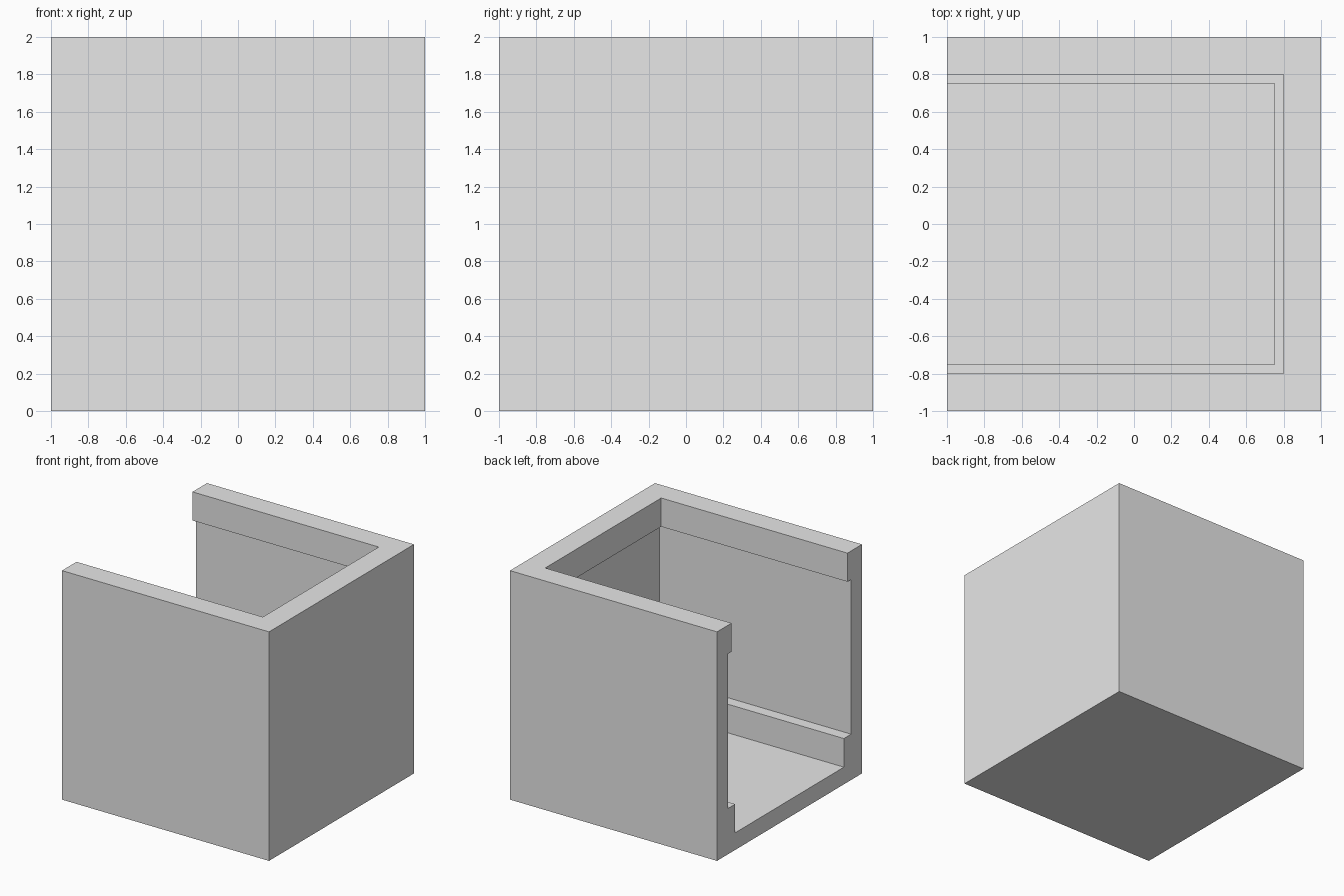
import bpy
import bmesh

cube = bpy.data.objects.get("Cube")
if cube:
    bpy.data.objects.remove(cube, do_unlink=True)

grey = bpy.data.materials.new("light_grey")
grey.use_nodes = True
colour = (0.8, 0.8, 0.8, 1.0)
grey.diffuse_color = colour
grey.node_tree.nodes["Principled BSDF"].inputs["Base Color"].default_value = colour

# Cross-section of the wall, as (distance from centre, height), from the
# underside round the outside, over the lip and down to the floor
OUTER, LIP, RECESS, LEDGE = 1.0, 0.8, 0.85, 0.75
FLOOR, LEDGE_TOP, LIP_BOTTOM, TOP = 0.15, 0.4, 1.75, 2.0
profile = [(OUTER, 0), (OUTER, TOP), (LIP, TOP), (LIP, LIP_BOTTOM),
           (RECESS, LIP_BOTTOM), (RECESS, LEDGE_TOP),
           (LEDGE, LEDGE_TOP), (LEDGE, FLOOR)]

bm = bmesh.new()

# Sweep the section round three sides, leaving the -x side open
rings = []
for d, z in profile:
    path = [(-1, -d), (d, -d), (d, d), (-1, d)]
    rings.append([bm.verts.new((x, y, z)) for x, y in path])
for a, b in zip(rings, rings[1:]):
    for i in range(3):
        bm.faces.new((a[i], a[i + 1], b[i + 1], b[i]))

# Underside, floor and the U-shaped open end
bm.faces.new(rings[0])
bm.faces.new(rings[-1])
bm.faces.new([r[0] for r in rings] + [r[3] for r in reversed(rings)])
bmesh.ops.recalc_face_normals(bm, faces=bm.faces)

mesh = bpy.data.meshes.new("open_sided_box")
bm.to_mesh(mesh)
bm.free()
mesh.materials.append(grey)
box = bpy.data.objects.new("open_sided_box", mesh)
bpy.context.collection.objects.link(box)
